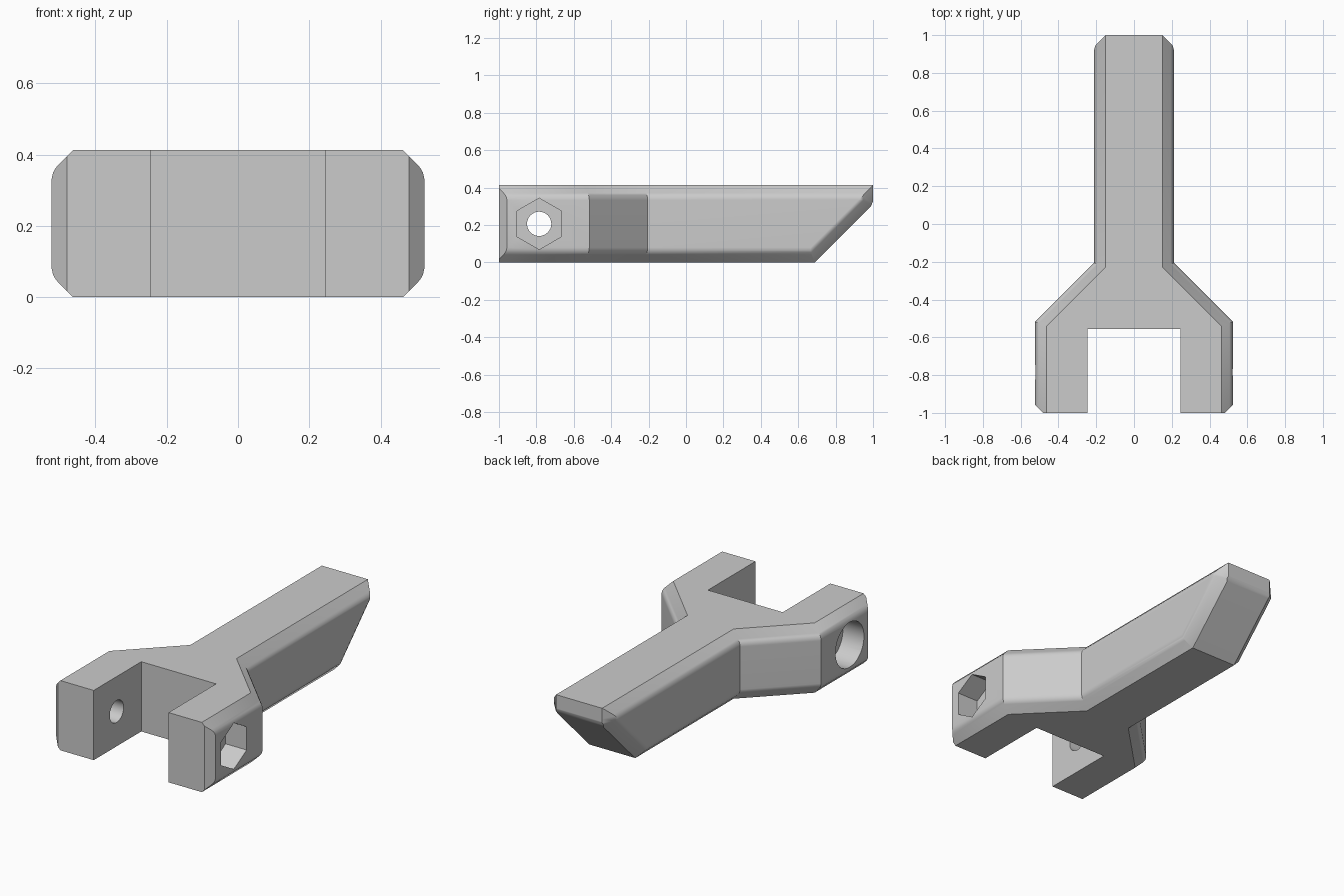
import bpy, bmesh, math
from mathutils import Vector

if "Cube" in bpy.data.objects:
    bpy.data.objects.remove(bpy.data.objects["Cube"], do_unlink=True)

H = 0.413                    # thickness
PIN_Y, PIN_Z = -0.785, H / 2  # pin axis
MITER = math.tan(math.pi / 8)

grey = bpy.data.materials.new("grey plastic")
grey.use_nodes = True
grey.diffuse_color = (0.6, 0.6, 0.6, 1)
grey.node_tree.nodes["Principled BSDF"].inputs["Base Color"].default_value = (0.6, 0.6, 0.6, 1)


def make_object(name, bm):
    bmesh.ops.recalc_face_normals(bm, faces=bm.faces[:])
    mesh = bpy.data.meshes.new(name)
    bm.to_mesh(mesh)
    bm.free()
    mesh.materials.append(grey)
    obj = bpy.data.objects.new(name, mesh)
    bpy.context.collection.objects.link(obj)
    return obj


def outline(inset):
    """Plan of the forked lever with its outer sides pulled in."""
    drop = inset * MITER
    half = [(0.245, -0.555), (0.245, -1), (0.523 - inset, -1),
            (0.523 - inset, -0.517 - drop), (0.211 - inset, -0.205 - drop),
            (0.211 - inset, 1)]
    return half + [(-x, y) for x, y in reversed(half)]


def slice_off(bm, point, normal):
    """Cut away everything beyond a plane and cap the cut."""
    geom = bm.verts[:] + bm.edges[:] + bm.faces[:]
    bmesh.ops.bisect_plane(bm, geom=geom, dist=1e-5, plane_co=Vector(point),
                           plane_no=Vector(normal).normalized(), clear_outer=True)
    rim = [e for e in bm.edges if e.is_boundary]
    if rim:
        bmesh.ops.holes_fill(bm, edges=rim, sides=0)


def slice_both(bm, point, normal):
    for s in (1, -1):
        slice_off(bm, (s * point[0], *point[1:]), (s * normal[0], *normal[1:]))


# Body: stacked outlines with chamfers that round into the sides
bm = bmesh.new()
edge = [(0, 0.06), (0.042, 0.018), (0.052, 0.01), (0.063, 0.004), (0.08, 0)]
levels = edge + [(H - z, d) for z, d in reversed(edge)]
rings = [[bm.verts.new((x, y, z)) for x, y in outline(d)] for z, d in levels]
for low, high in zip(rings, rings[1:]):
    for i in range(len(low)):
        j = (i + 1) % len(low)
        bm.faces.new((low[i], low[j], high[j], high[i]))
bm.faces.new(rings[0][::-1])
bm.faces.new(rings[-1])
bmesh.ops.recalc_face_normals(bm, faces=bm.faces[:])

# Tip: 45 degree underside, then eased edges along it
r = math.sqrt(0.5)
slice_off(bm, (0, 0.69, 0), (0, 1, -1))
slice_off(bm, (0, 0.993, 0.31), (0, 1, -MITER))
slice_both(bm, (0.15, 1, 0), (1, 1, 0))
slice_both(bm, (0.15, 0.69, 0), (1, r, -r))
slice_both(bm, (0.203, 0.947, 0), (1, MITER, 0))
slice_both(bm, (0.203, 0.69 - 0.053 / r, 0), (1, MITER * r, -MITER * r))

# Front corners of the prongs
slice_both(bm, (0.48, -1, 0), (1, -1, 0))
body = make_object("forked_lever", bm)


def cut_hole(name, sides, radius, x0, x1):
    """Subtract a prism that runs along x at the pin axis."""
    bm = bmesh.new()
    ends = []
    for x in (x0, x1):
        ring = []
        for i in range(sides):
            a = math.tau * i / sides
            ring.append(bm.verts.new((x, PIN_Y + radius * math.sin(a),
                                      PIN_Z + radius * math.cos(a))))
        bm.faces.new(ring)
        ends.append(ring)
    for i in range(sides):
        j = (i + 1) % sides
        bm.faces.new((ends[0][i], ends[0][j], ends[1][j], ends[1][i]))
    cutter = make_object(name, bm)
    cutter.hide_render = True
    mod = body.modifiers.new(name, "BOOLEAN")
    mod.operation = "DIFFERENCE"
    mod.solver = "EXACT"
    mod.object = cutter
    bpy.ops.object.modifier_apply(modifier=mod.name)
    bpy.data.objects.remove(cutter, do_unlink=True)


bpy.ops.object.select_all(action="DESELECT")
body.select_set(True)
bpy.context.view_layer.objects.active = body

# Pin hole, nut pocket on the left prong, round pocket on the right prong
cut_hole("pin_hole", 32, 0.065, -0.7, 0.7)
cut_hole("nut_pocket", 6, 0.137, 0.385, 0.7)
cut_hole("head_pocket", 40, 0.133, -0.7, -0.385)

# Smooth rounded edges, keep flats flat
bpy.ops.object.shade_smooth_by_angle(angle=math.radians(32))
weighted = body.modifiers.new("flat_faces", "WEIGHTED_NORMAL")
weighted.keep_sharp = True
